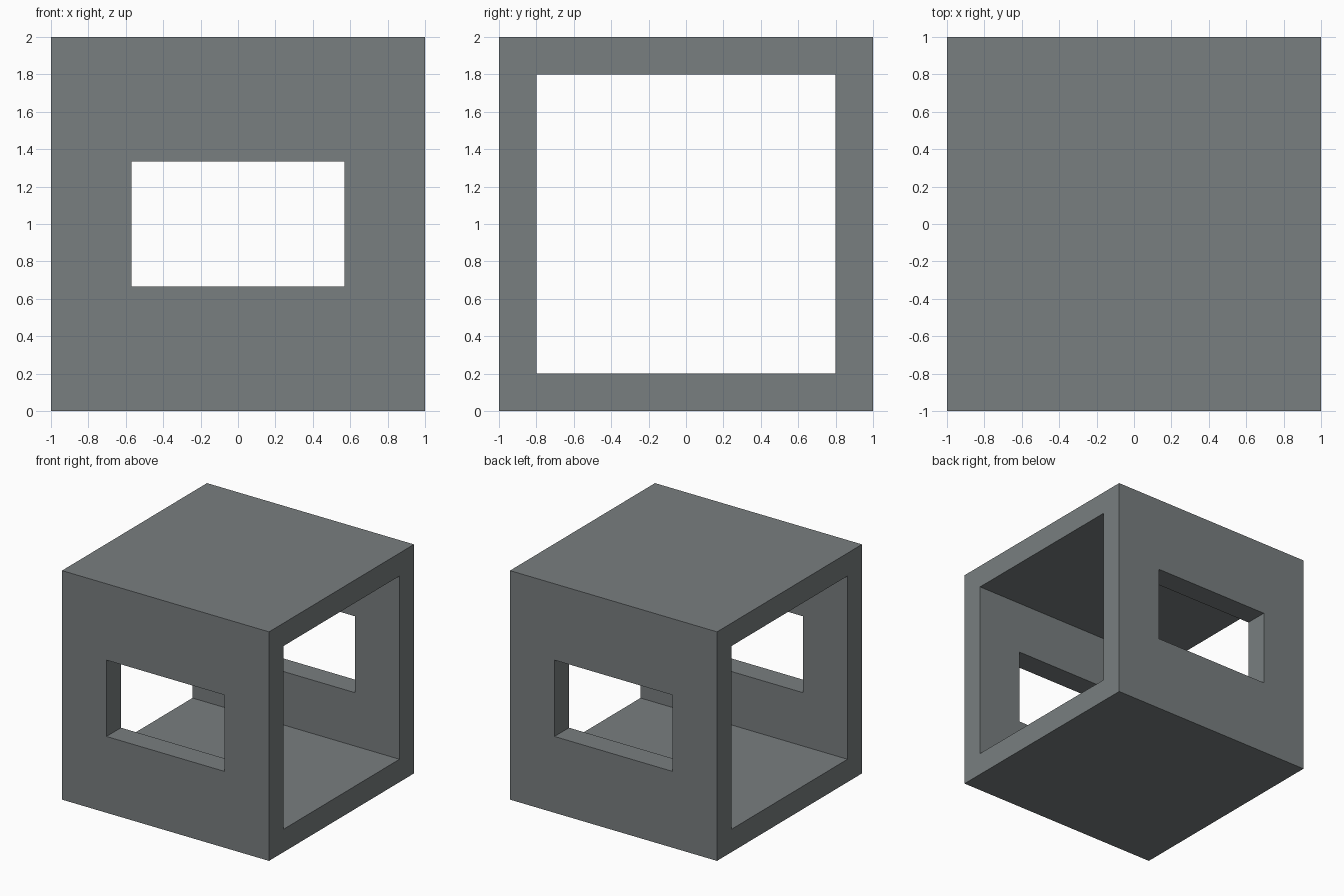
import bpy

if "Cube" in bpy.data.objects:
    bpy.data.objects.remove(bpy.data.objects["Cube"])


def box(name, size, center):
    bpy.ops.mesh.primitive_cube_add(size=1, location=center)
    ob = bpy.context.object
    ob.name = name
    ob.scale = size
    bpy.ops.object.transform_apply(location=True, rotation=False, scale=True)
    return ob


def cut(target, size, center):
    # Subtract a box, then discard the cutter
    cutter = box("cutter", size, center)
    cutter.hide_render = True
    mod = target.modifiers.new("opening", 'BOOLEAN')
    mod.operation = 'DIFFERENCE'
    mod.solver = 'EXACT'
    mod.object = cutter
    bpy.context.view_layer.objects.active = target
    bpy.ops.object.modifier_apply(modifier=mod.name)
    bpy.data.objects.remove(cutter, do_unlink=True)


grey = bpy.data.materials.new("slate grey")
grey.diffuse_color = (0.19, 0.21, 0.215, 1)
grey.use_nodes = True
grey.node_tree.nodes["Principled BSDF"].inputs["Base Color"].default_value = grey.diffuse_color

# Cube shell
shell = box("open_cube_frame", (2, 2, 2), (0, 0, 1))

# Large square opening running left to right
cut(shell, (3, 1.6, 1.6), (0, 0, 1))

# Window running through the front and back walls
cut(shell, (1.14, 3, 0.667), (0, 0, 1))

shell.data.materials.clear()
shell.data.materials.append(grey)
for p in shell.data.polygons:
    p.material_index = 0
    p.use_smooth = False
